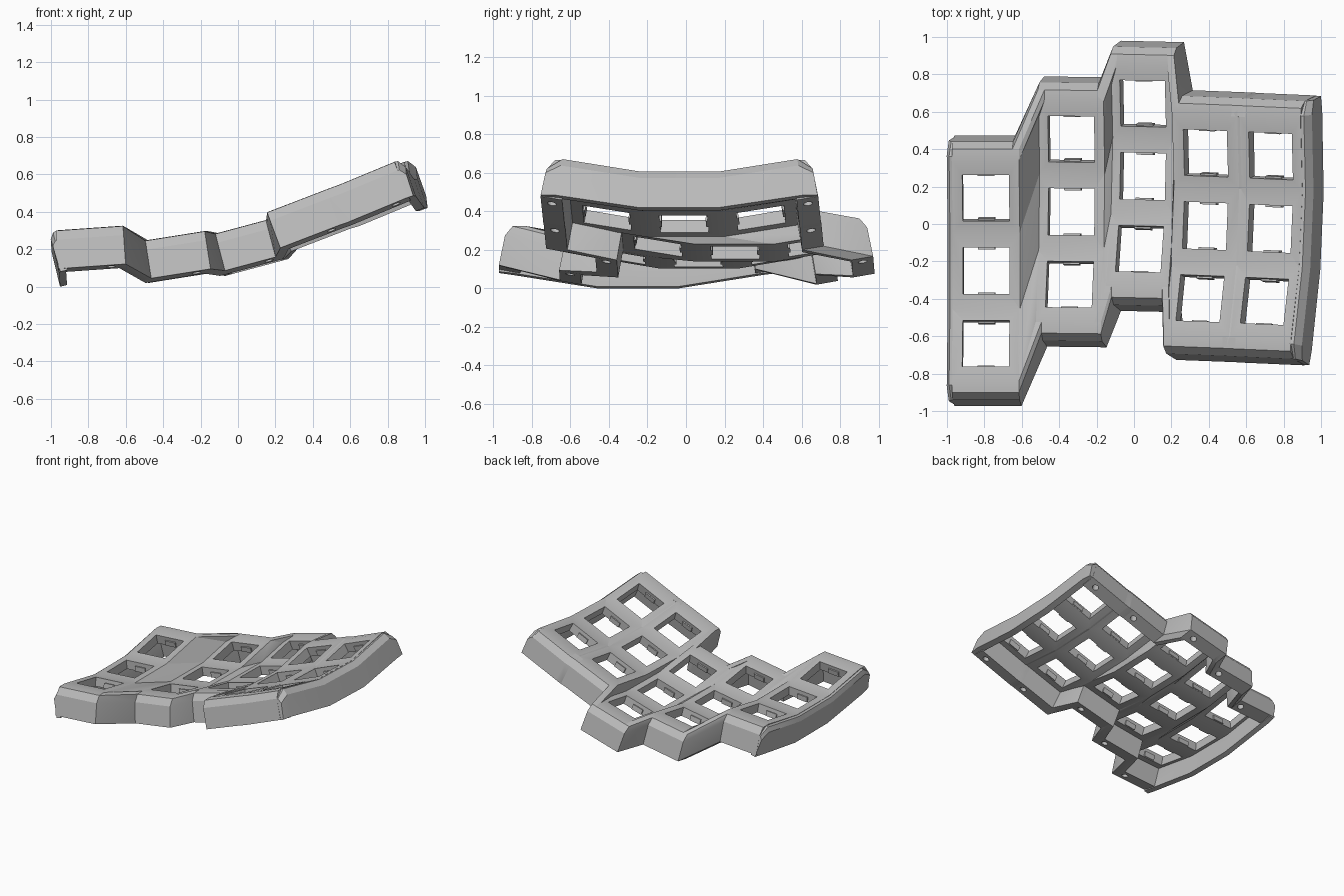
import bpy, bmesh, math
from mathutils import Matrix, Vector

if "Cube" in bpy.data.objects:
    bpy.data.objects.remove(bpy.data.objects["Cube"])

shell_mat = bpy.data.materials.new("plain grey")
shell_mat.diffuse_color = (0.5, 0.5, 0.5, 1)
shell_mat.use_nodes = True
shell_mat.node_tree.nodes["Principled BSDF"].inputs["Base Color"].default_value = shell_mat.diffuse_color

# name, centre x, y, z, tilt (deg), yaw (deg), half width
COLUMNS = [
    ("outer_column", -0.79, -0.25, 0.243, 4, 0, 0.18),
    ("second_column", -0.335, 0.065, 0.20, 9, -0.7, 0.178),
    ("third_column", 0.047, 0.255, 0.252, 15, -1.3, 0.175),
    ("fourth_column", 0.38, -0.01, 0.40, 21, -2.2, 0.187),
    ("inner_column", 0.727, -0.025, 0.535, 22.5, -2.5, 0.178),
]
BEND = math.atan2(0.07, 0.385)

# half profiles (y, z): key plate pieces and the end wall
MID = [(-0.205, 0), (0.205, 0), (0.203, -0.07), (-0.203, -0.07)]
SLOPE = [(0.205, 0), (0.59, 0.07), (0.585, -0.005), (0.203, -0.07)]
WALL = [(0.59, 0.07), (0.65, 0.068), (0.69, 0.02), (0.722, -0.135), (0.61, -0.155), (0.585, -0.005)]


def flip(poly):
    return [(-y, z) for y, z in poly]


def frame(col):
    _, x, y, z, tilt, yaw, _ = col
    return (Matrix.Translation((x, y, z)) @ Matrix.Rotation(math.radians(yaw), 4, 'Z')
            @ Matrix.Rotation(math.radians(-tilt), 4, 'Y'))


def finish(bm, name, material=True):
    bmesh.ops.recalc_face_normals(bm, faces=bm.faces)
    mesh = bpy.data.meshes.new(name)
    bm.to_mesh(mesh)
    bm.free()
    ob = bpy.data.objects.new(name, mesh)
    bpy.context.collection.objects.link(ob)
    if material:
        mesh.materials.append(shell_mat)
    return ob


def loft(bm, rings):
    """Bridge closed rings of equal length and cap both ends."""
    loops = [[bm.verts.new(p) for p in r] for r in rings]
    n = len(loops[0])
    for a, b in zip(loops, loops[1:]):
        for i in range(n):
            bm.faces.new((a[i], a[(i + 1) % n], b[(i + 1) % n], b[i]))
    bm.faces.new(loops[0])
    bm.faces.new(loops[-1])


def hull(bm, points):
    verts = [bm.verts.new(p) for p in points]
    res = bmesh.ops.convex_hull(bm, input=verts)
    junk = [v for v in res["geom_interior"] + res["geom_unused"] if isinstance(v, bmesh.types.BMVert)]
    bmesh.ops.delete(bm, geom=list(set(junk)), context='VERTS')


def make_column(col):
    m, hw = frame(col), col[6]
    top = [(0.205, 0), (0.59, 0.07)] + WALL[1:] + [(0.203, -0.07)]
    ring = top + flip(top)[::-1]
    bm = bmesh.new()
    loft(bm, [[m @ Vector((x, y, z)) for y, z in ring] for x in (-hw, hw)])
    body = finish(bm, col[0])

    # key openings and fastener holes
    bm = bmesh.new()
    nubs = bmesh.new()
    for s in (-1, 0, 1):
        key = m @ Matrix.Translation((0, 0.388 * s, 0.035 * abs(s))) @ Matrix.Rotation(BEND * s, 4, 'X')
        bmesh.ops.create_cube(bm, size=1, matrix=key @ Matrix.Diagonal((0.25, 0.25, 0.3, 1)))
        for side in (-1, 1):
            # retaining nubs on the edges of each opening
            bmesh.ops.create_cube(nubs, size=1, matrix=key @ Matrix.Translation((0, side * 0.126, -0.05))
                                  @ Matrix.Diagonal((0.09, 0.022, 0.04, 1)))
    for s in (-1, 1):
        bmesh.ops.create_cone(bm, cap_ends=True, segments=16, radius1=0.024, radius2=0.024, depth=0.16,
                              matrix=m @ Matrix.Translation((0.1, 0.665 * s, -0.14))
                              @ Matrix.Rotation(BEND * s, 4, 'X'))
    cutter = finish(bm, col[0] + "_cutter", False)
    cutter.hide_render = True
    cutter.hide_viewport = True
    mod = body.modifiers.new("openings", 'BOOLEAN')
    mod.operation = 'DIFFERENCE'
    mod.solver = 'EXACT'
    mod.object = cutter
    finish(nubs, col[0] + "_nubs")
    return body


def make_web(a, b):
    """Fill the step between two neighbouring columns."""
    ma, mb = frame(a), frame(b)
    bm = bmesh.new()
    cells = [(MID, 0.004)]
    for poly, inset in ((SLOPE, 0.004), (WALL, 0.035)):
        cells += [(poly, inset), (flip(poly), inset)]
    for poly, inset in cells:
        pts = [ma @ Vector((a[6] - d, y, z)) for y, z in poly for d in (0, inset)]
        pts += [mb @ Vector((-b[6] + d, y, z)) for y, z in poly for d in (0, inset)]
        hull(bm, pts)
    return finish(bm, a[0] + "_web")


def make_side(col, section, name):
    """Sweep a side wall section (x, depth) along the bent column edge."""
    m = frame(col)
    rings = []
    for s, row in ((-1, 2), (-1, 1), (-1, 0), (1, 0), (1, 1), (1, 2)):
        ring = []
        for x, d in section:
            y, z = ((0.205, -d), (0.61 + 0.15 * d, 0.07 - d), (0.69 + 0.14 * d, 0.02 - 0.74 * d))[row]
            if row == 2:
                x *= 0.96
            ring.append(m @ Vector((x, s * y, z)))
        rings.append(ring)
    bm = bmesh.new()
    loft(bm, rings)
    return finish(bm, name)


parts = [make_column(c) for c in COLUMNS]
parts += [make_web(a, b) for a, b in zip(COLUMNS, COLUMNS[1:])]
parts.append(make_side(COLUMNS[0], [(-0.175, 0), (-0.195, 0.01), (-0.21, 0.045), (-0.178, 0.232),
                                    (-0.14, 0.225), (-0.15, 0.07)], "outer_side_wall"))
parts.append(make_side(COLUMNS[-1], [(0.17, 0), (0.195, 0.003), (0.222, 0.05), (0.213, 0.213),
                                     (0.165, 0.21), (0.15, 0.07)], "inner_side_wall"))

# soft shading across the shallow bends
bpy.ops.object.select_all(action='DESELECT')
for ob in parts:
    ob.select_set(True)
bpy.context.view_layer.objects.active = parts[0]
bpy.ops.object.shade_smooth_by_angle(angle=math.radians(25))
